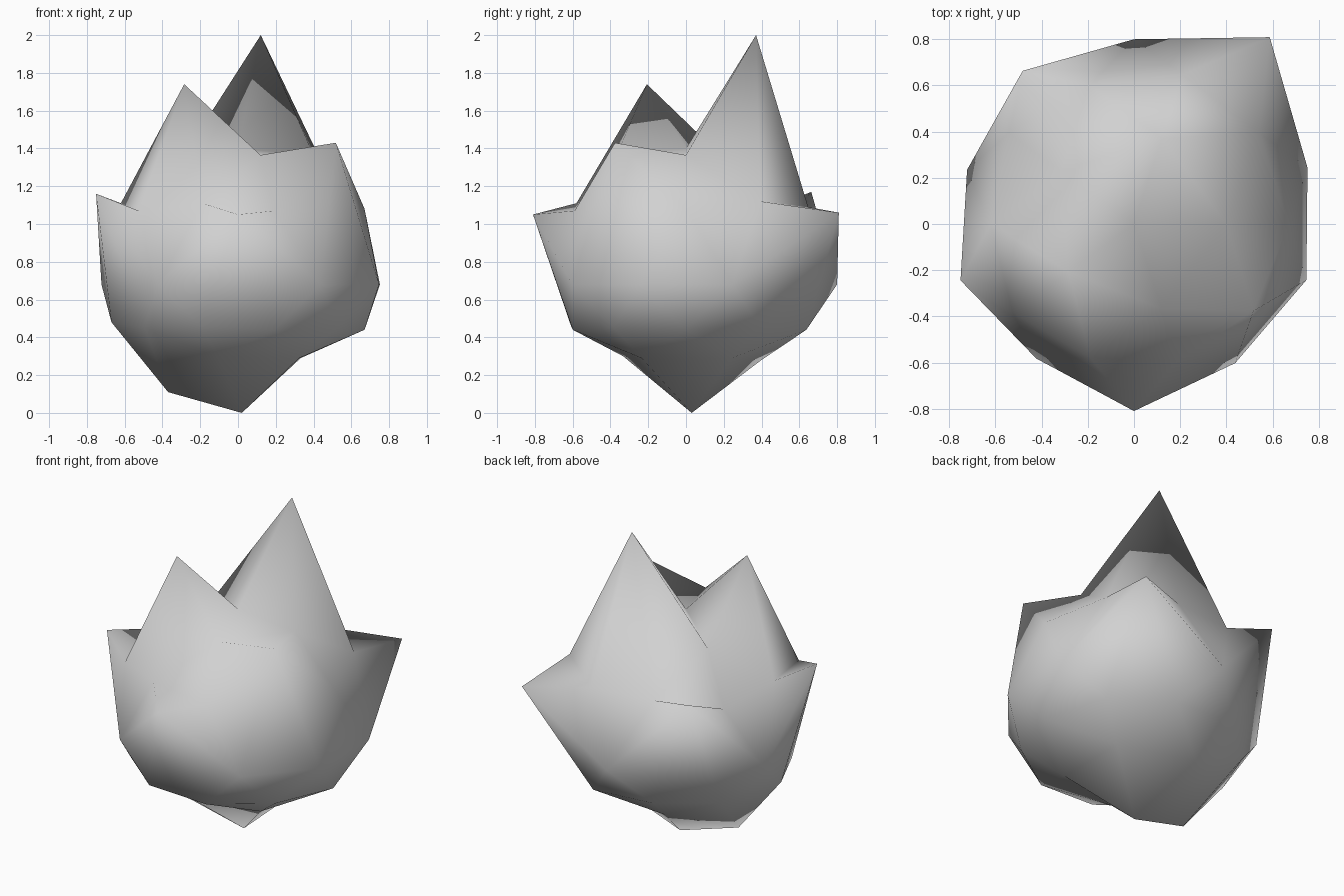
import bpy
import bmesh
from math import cos, sin, sqrt, radians
from mathutils import Vector

default_cube = bpy.data.objects.get("Cube")
if default_cube:
    bpy.data.objects.remove(default_cube, do_unlink=True)


def make_material(name, value):
    material = bpy.data.materials.new(name)
    material.use_nodes = True
    colour = (value, value, value, 1)
    material.diffuse_color = colour
    material.node_tree.nodes["Principled BSDF"].inputs["Base Color"].default_value = colour
    return material


def direction(azimuth, height):
    """Unit vector at a given azimuth and height on the sphere."""
    spread = sqrt(max(0, 1 - height * height))
    return Vector((cos(azimuth) * spread, sin(azimuth) * spread, height))


def sculpt_ring(sphere_points, height, start, radii, levels):
    """Move one ring of sphere vertices to new radii and levels."""
    step = radians(360 / len(radii))
    for index, (radius, level) in enumerate(zip(radii, levels)):
        azimuth = radians(start) + index * step
        target = direction(azimuth, height)
        vertex = min(sphere_points, key=lambda v: (sphere_points[v] - target).length)
        vertex.co = (cos(azimuth) * radius, sin(azimuth) * radius, level)


# Rock body: a coarse sphere whose rings are pulled into jagged points
mesh = bpy.data.meshes.new("jagged_rock")
bm = bmesh.new()
bmesh.ops.create_icosphere(bm, subdivisions=2, radius=1)
sphere_points = {vertex: vertex.co.copy() for vertex in bm.verts}

# Crown, with the two tallest points
sculpt_ring(sphere_points, .85, -72,
            (.386, .4, .39, .39, .352), (1.365, 1.365, 2, 1.32, 1.74))

# Shoulder, with one raised corner
sculpt_ring(sphere_points, .447, -72,
            (.62, .67, .68, .67, .65), (1.07, 1.08, 1.09, 1.06, 1.07))
sculpt_ring(sphere_points, .526, -36,
            (.64, .67, .63, .62, .61), (1.43, 1.12, 1.1, 1.11, 1.11))

# Waist, with four upturned tips
waist = .68
sculpt_ring(sphere_points, 0, -90,
            (.81, .745, .785, .79, 1, .8, .82, .76, .79, .72),
            (1.05, waist, waist, waist, 1.06, waist, 1.17, waist, 1.16, waist))

# Underside
sculpt_ring(sphere_points, -.447, -36,
            (.65, .66, .66, .67, .64), (.45, .46, .46, .48, .46))
sculpt_ring(sphere_points, -.526, -72,
            (.63, .67, .67, .62, .61), (.44, .44, .44, .44, .45))
sculpt_ring(sphere_points, -.85, -36,
            (.4, .41, .42, .37, .35), (.29, .29, .28, .11, .3))

# Top hollow and bottom point
top = max(sphere_points, key=lambda v: sphere_points[v].z)
bottom = min(sphere_points, key=lambda v: sphere_points[v].z)
top.co = (0, 0, 1.4)
bottom.co = (.02, .03, 0)

# Smooth shading over the whole surface
for face in bm.faces:
    face.smooth = True
bmesh.ops.recalc_face_normals(bm, faces=bm.faces)
bm.to_mesh(mesh)
bm.free()

rock = bpy.data.objects.new("jagged_rock", mesh)
bpy.context.collection.objects.link(rock)
mesh.materials.append(make_material("stone_grey", .64))
